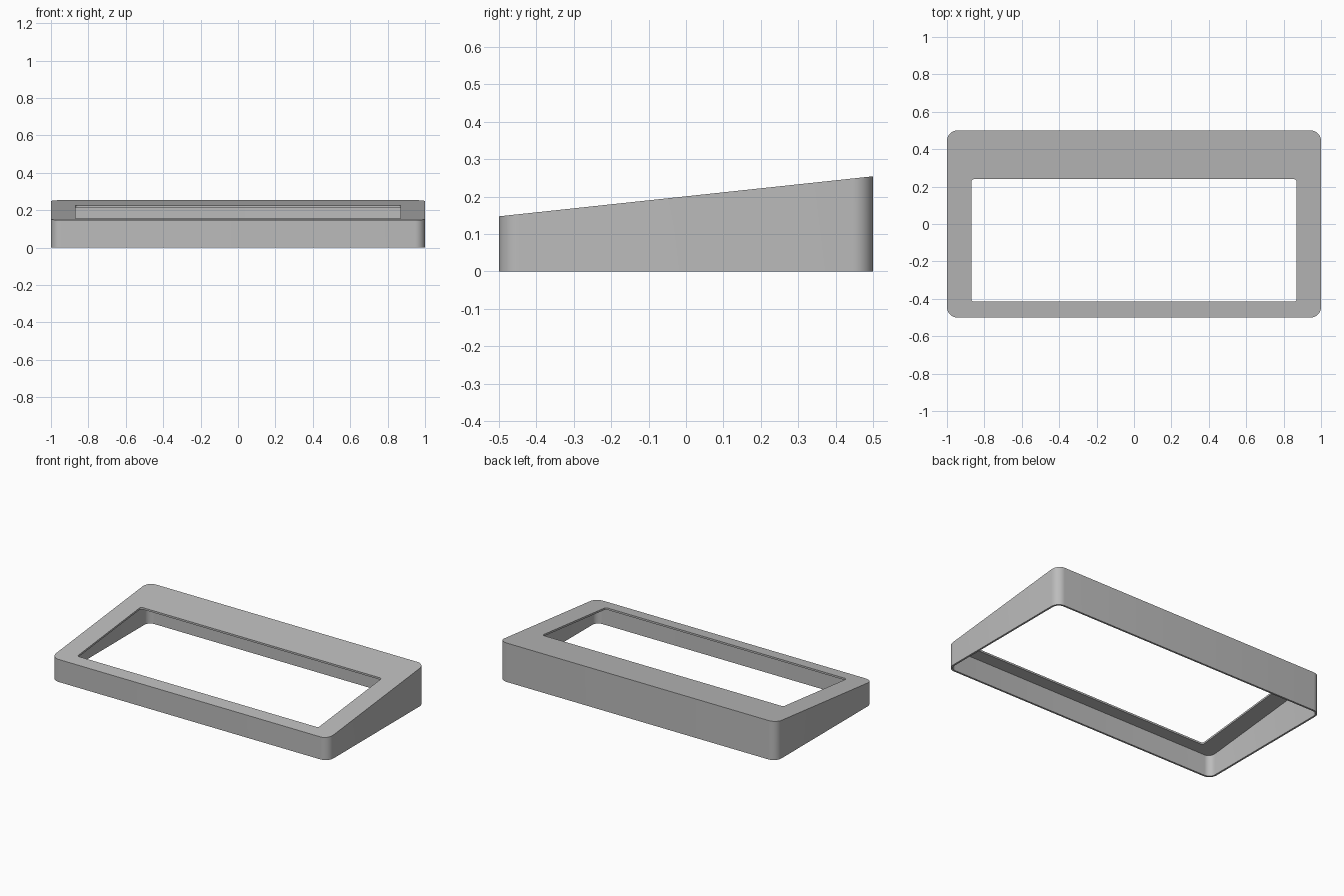
import bpy
import bmesh
from math import sin, cos, pi, radians

cube = bpy.data.objects.get("Cube")
if cube:
    bpy.data.objects.remove(cube, do_unlink=True)

WALL = 0.012
MID_HEIGHT, SLOPE = 0.2005, 0.107
CORNER_STEPS = 8


def sloped(offset=0.0):
    """Height of the tilted top, lowered by an offset."""
    return lambda y: MID_HEIGHT + SLOPE * y - offset


def floor(y):
    return 0.0


def rounded_loop(bm, x, y0, y1, radius, height):
    """Counter-clockwise rounded rectangle of vertices."""
    centres = [(x - radius, y1 - radius), (radius - x, y1 - radius),
               (radius - x, y0 + radius), (x - radius, y0 + radius)]
    loop = []
    for corner, (cx, cy) in enumerate(centres):
        for step in range(CORNER_STEPS + 1):
            a = (corner + step / CORNER_STEPS) * pi / 2
            px, py = cx + radius * cos(a), cy + radius * sin(a)
            loop.append(bm.verts.new((px, py, height(py))))
    return loop


grey = bpy.data.materials.new("plain grey")
grey.use_nodes = True
colour = (0.5, 0.5, 0.5, 1)
grey.diffuse_color = colour
grey.node_tree.nodes["Principled BSDF"].inputs["Base Color"].default_value = colour

# Hollow wedge frame: outer wall, top, window edge, underside, inner wall, rim
bm = bmesh.new()
outer = (1.0, -0.5, 0.5, 0.055)
inner = (1.0 - WALL, -0.5 + WALL, 0.5 - WALL, 0.055 - WALL)
window = (0.87, -0.415, 0.24, 0.015)
sections = [(outer, floor), (outer, sloped()), (window, sloped()),
            (window, sloped(WALL)), (inner, sloped(WALL)), (inner, floor)]
loops = [rounded_loop(bm, *shape, height) for shape, height in sections]
count = len(loops[0])
for k, low in enumerate(loops):
    high = loops[(k + 1) % len(loops)]
    for i in range(count):
        j = (i + 1) % count
        bm.faces.new((low[i], low[j], high[j], high[i]))
bmesh.ops.recalc_face_normals(bm, faces=bm.faces)

mesh = bpy.data.meshes.new("sloped_frame")
bm.to_mesh(mesh)
bm.free()
mesh.materials.append(grey)
frame = bpy.data.objects.new("sloped_frame", mesh)
bpy.context.collection.objects.link(frame)

# Smooth corners with crisp rims
bpy.ops.object.select_all(action="DESELECT")
frame.select_set(True)
bpy.context.view_layer.objects.active = frame
bpy.ops.object.shade_smooth_by_angle(angle=radians(30))
